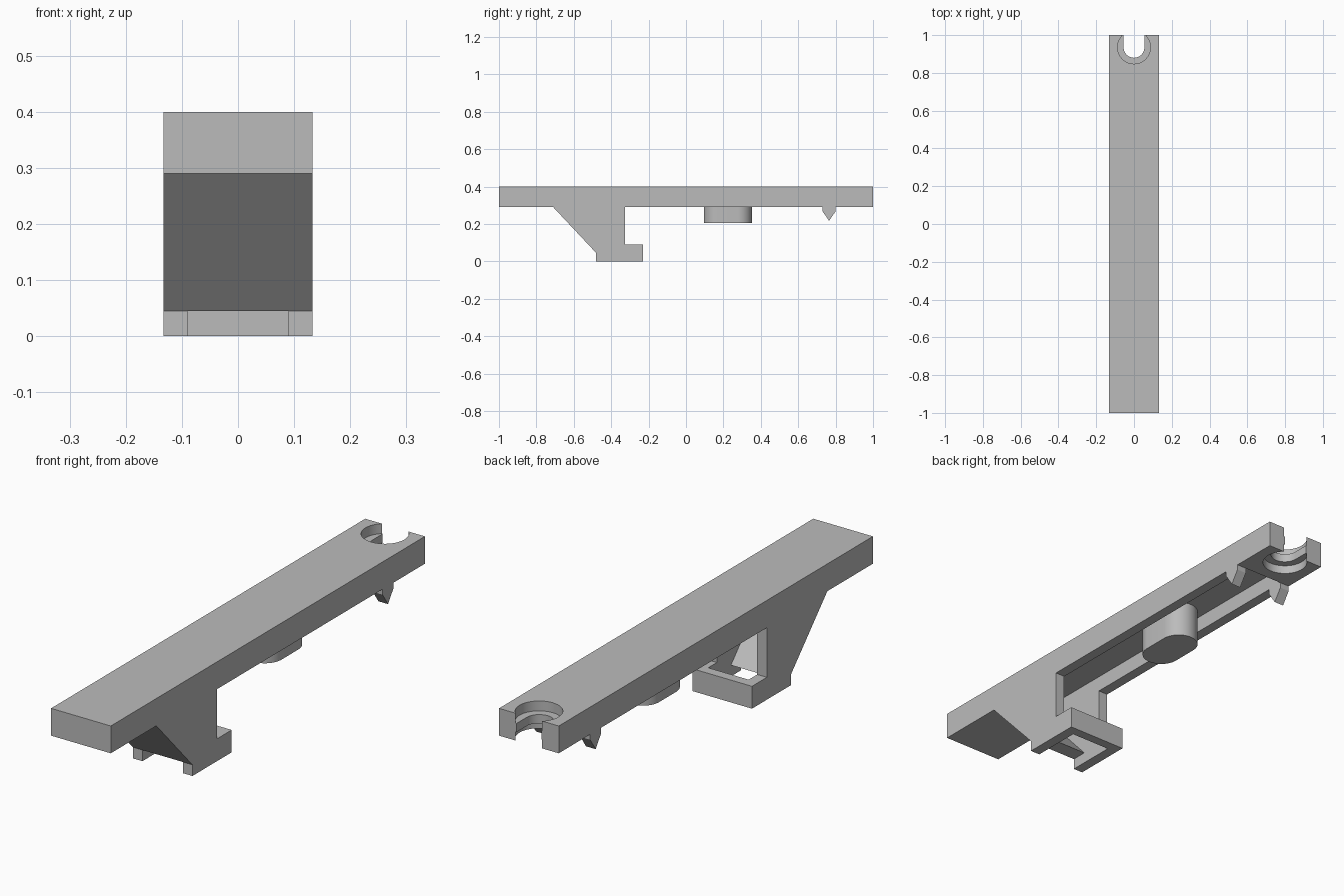
import bpy, bmesh, math
from mathutils import Vector

cube = bpy.data.objects.get("Cube")
if cube:
    bpy.data.objects.remove(cube, do_unlink=True)

grey = bpy.data.materials.new("plain grey")
grey.use_nodes = True
colour = (0.5, 0.5, 0.5, 1)
grey.diffuse_color = colour
grey.node_tree.nodes["Principled BSDF"].inputs["Base Color"].default_value = colour

HALF = 0.133     # half the width of the bar
INNER = 0.09     # half the width of the hollow


def prism(name, points, shift):
    """Extrude a flat outline by a vector into a closed solid."""
    bm = bmesh.new()
    face = bm.faces.new([bm.verts.new(p) for p in points])
    grown = bmesh.ops.extrude_face_region(bm, geom=[face])["geom"]
    bmesh.ops.translate(bm, vec=Vector(shift),
                        verts=[v for v in grown if isinstance(v, bmesh.types.BMVert)])
    bmesh.ops.recalc_face_normals(bm, faces=bm.faces)
    mesh = bpy.data.meshes.new(name)
    bm.to_mesh(mesh)
    bm.free()
    mesh.materials.append(grey)
    obj = bpy.data.objects.new(name, mesh)
    bpy.context.collection.objects.link(obj)
    return obj


def side_prism(name, profile, x0, x1):
    return prism(name, [(x0, y, z) for y, z in profile], (x1 - x0, 0, 0))


def stadium(name, r, y0, y1, z0, z1, steps=24):
    """Upright solid with rounded ends centred on y0 and y1."""
    points = []
    for centre, start in ((y1, 0), (y0, math.pi)):
        for i in range(steps + 1):
            a = start + math.pi * i / steps
            points.append((r * math.cos(a), centre + r * math.sin(a), z0))
    return prism(name, points, (0, 0, z1 - z0))


def cut(obj, cutter):
    cutter.hide_render = True
    mod = obj.modifiers.new("cut", 'BOOLEAN')
    mod.operation = 'DIFFERENCE'
    mod.solver = 'EXACT'
    mod.object = cutter
    bpy.context.view_layer.update()
    graph = bpy.context.evaluated_depsgraph_get()
    mesh = bpy.data.meshes.new_from_object(obj.evaluated_get(graph))
    obj.modifiers.clear()
    obj.data = mesh
    bpy.data.objects.remove(cutter, do_unlink=True)


# Bar with the sloped hook bracket
bar = side_prism("bar_and_hook", [
    (-1, 0.4), (-1, 0.29), (-0.71, 0.29), (-0.48, 0.045), (-0.48, 0),
    (-0.23, 0), (-0.23, 0.09), (-0.325, 0.09), (-0.325, 0.29),
    (1, 0.29), (1, 0.4)], -HALF, HALF)

# Hollow running through the hook and along the underside
cut(bar, side_prism("hollow_cutter", [
    (-0.6, -0.05), (-0.27, -0.05), (-0.27, 0.2), (0.8, 0.2), (0.8, 0.355),
    (-0.7, 0.355), (-0.415, 0.045), (-0.6, 0.045)], -INNER, INNER))

# Open slot at the back end, with shallow round recesses
cut(bar, stadium("slot_cutter", 0.055, 0.935, 1.2, 0.2, 0.5))
for z0, z1 in ((0.36, 0.5), (0.2, 0.325)):
    cut(bar, stadium("recess_cutter", 0.087, 0.935, 0.936, z0, z1))

# Rounded stud under the middle
stud = stadium("underside_stud", 0.075, 0.17, 0.277, 0.205, 0.36)

# Pointed clips on both side walls
parts = [bar, stud]
for name, x0, x1 in (("left_clip", INNER, HALF), ("right_clip", -HALF, -INNER)):
    parts.append(side_prism(name, [
        (0.73, 0.29), (0.73, 0.268), (0.765, 0.217), (0.8, 0.268), (0.8, 0.29)], x0, x1))

# Smooth round walls, sharp corners
bpy.ops.object.select_all(action='DESELECT')
for obj in parts:
    obj.select_set(True)
bpy.context.view_layer.objects.active = bar
bpy.ops.object.shade_smooth_by_angle(angle=math.radians(30))
